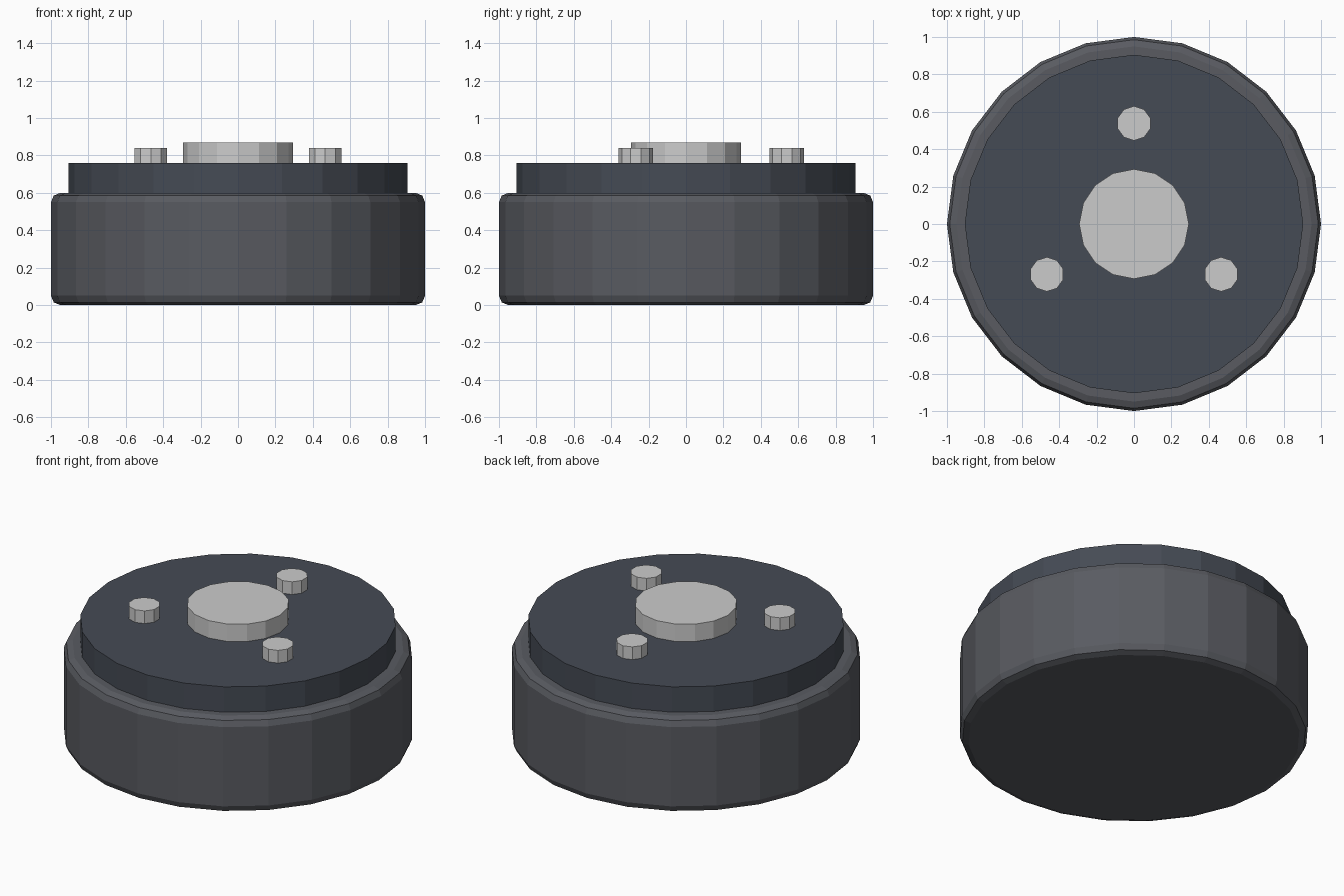
import bpy
from math import cos, sin, radians

if "Cube" in bpy.data.objects:
    bpy.data.objects.remove(bpy.data.objects["Cube"])


def material(name, rgb):
    mat = bpy.data.materials.new(name)
    mat.diffuse_color = (*rgb, 1)
    mat.use_nodes = True
    mat.node_tree.nodes["Principled BSDF"].inputs["Base Color"].default_value = mat.diffuse_color
    return mat


def disc(name, sides, radius, z0, z1, x=0, y=0, mat=None):
    bpy.ops.mesh.primitive_cylinder_add(
        vertices=sides, radius=radius, depth=z1 - z0,
        location=(x, y, (z0 + z1) / 2))
    ob = bpy.context.object
    ob.name = name
    if mat:
        ob.data.materials.append(mat)
    return ob


body_grey = material("body_grey", (0.10, 0.105, 0.12))
plate_blue = material("plate_blue", (0.06, 0.07, 0.09))

# Main drum with rounded rims
drum = disc("drum", 24, 1.0, 0, 0.6, mat=body_grey)
bevel = drum.modifiers.new("rim_bevel", 'BEVEL')
bevel.width = 0.05
bevel.segments = 2
bevel.limit_method = 'ANGLE'
bevel.angle_limit = radians(30)

# Stepped top plate and central hub
disc("top_plate", 24, 0.905, 0.6, 0.76, mat=plate_blue)
disc("hub", 16, 0.293, 0.76, 0.87)

# Three bolts around the hub
for i in range(3):
    a = radians(90 + 120 * i)
    disc(f"bolt_{i + 1}", 10, 0.092, 0.76, 0.84, 0.538 * cos(a), 0.538 * sin(a))
